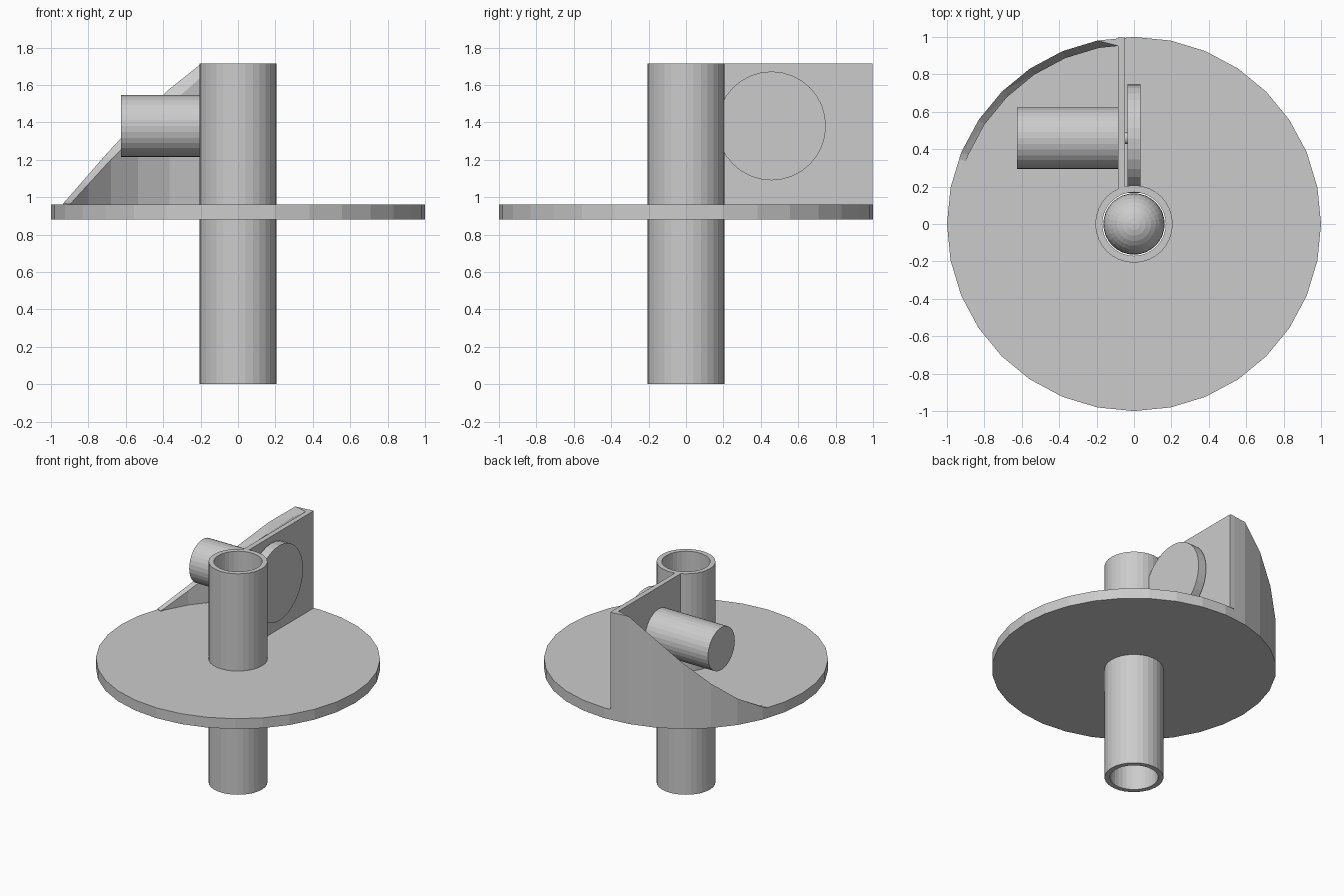
import bpy, bmesh, math
from mathutils import Matrix, Vector

if "Cube" in bpy.data.objects:
    bpy.data.objects.remove(bpy.data.objects["Cube"])

grey = bpy.data.materials.new("plain grey")
grey.diffuse_color = (0.6, 0.6, 0.6, 1)
grey.use_nodes = True
grey.node_tree.nodes["Principled BSDF"].inputs["Base Color"].default_value = grey.diffuse_color
N = 32
TOP, DECK = 1.715, 0.96


def finish(name, bm):
    bmesh.ops.recalc_face_normals(bm, faces=bm.faces)
    me = bpy.data.meshes.new(name)
    bm.to_mesh(me)
    bm.free()
    me.materials.append(grey)
    ob = bpy.data.objects.new(name, me)
    bpy.context.collection.objects.link(ob)
    return ob


def ring(name, r_out, r_in, z0, z1):
    bm = bmesh.new()
    rows = []
    for i in range(N):
        a = 2 * math.pi * i / N
        c, s = math.cos(a), math.sin(a)
        rows.append([bm.verts.new((r * c, r * s, z)) for r, z in
                     ((r_out, z0), (r_out, z1), (r_in, z1), (r_in, z0))])
    for i in range(N):
        p, q = rows[i], rows[(i + 1) % N]
        for k in range(4):
            j = (k + 1) % 4
            bm.faces.new((p[k], q[k], q[j], p[j]))
    return finish(name, bm)


def rod_x(name, x0, x1, y, z, r):
    bm = bmesh.new()
    m = Matrix.Translation(((x0 + x1) / 2, y, z)) @ Matrix.Rotation(math.pi / 2, 4, 'Y')
    bmesh.ops.create_cone(bm, cap_ends=True, segments=N, radius1=r, radius2=r,
                          depth=x1 - x0, matrix=m)
    return finish(name, bm)


def box(name, lo, hi):
    lo, hi = Vector(lo), Vector(hi)
    bm = bmesh.new()
    m = Matrix.Translation((lo + hi) / 2) @ Matrix.Diagonal((*(hi - lo), 1))
    bmesh.ops.create_cube(bm, size=1, matrix=m)
    return finish(name, bm)


# tube, deck, ball inside the tube
ring("barrel_tube", 0.207, 0.17, 0, TOP)
ring("round_deck", 1.0, 0.19, 0.88, DECK)
bm = bmesh.new()
bmesh.ops.create_uvsphere(bm, u_segments=32, v_segments=16, radius=0.164,
                          matrix=Matrix.Translation((0, 0, 0.92)))
finish("ball", bm)

# upright plate, motor, shaft and wheel
box("upright_plate", (-0.086, 0.185, DECK), (-0.047, 0.996, TOP))
rod_x("motor", -0.625, -0.086, 0.459, 1.38, 0.165)
rod_x("shaft", -0.05, -0.03, 0.459, 1.38, 0.03)
rod_x("wheel", -0.035, 0.034, 0.457, 1.381, 0.291)


# curved guard along the deck rim, its top edge falling away from the plate
def height(x, table):
    for (xa, za), (xb, zb) in zip(table, table[1:]):
        if xa >= x >= xb:
            return za + (zb - za) * (x - xa) / (xb - xa)
    return table[0][1] if x > table[0][0] else table[-1][1]


OUTER = [(-0.21, TOP), (-0.405, 1.545), (-0.63, 1.315), (-0.94, DECK)]
INNER = [(-0.09, TOP), (-0.21, 1.635), (-0.308, 1.545), (-0.63, 1.255), (-0.90, DECK)]


def rim_point(deg, r):
    # point on the 32-sided rim
    step = 360 / N
    off = (deg % step) - step / 2
    rr = r * math.cos(math.radians(step / 2)) / math.cos(math.radians(off))
    return rr * math.cos(math.radians(deg)), rr * math.sin(math.radians(deg))


bm = bmesh.new()
rows = []
for deg in (94.95, 101.25, 112.5, 123.75, 135, 146.25, 157.5, 159.6):
    xo, yo = rim_point(deg, 1.0)
    xi, yi = rim_point(deg, 0.96)
    rows.append([bm.verts.new(p) for p in (
        (xo, yo, DECK - 0.01), (xo, yo, height(xo, OUTER)),
        (xi, yi, height(xi, INNER)), (xi, yi, DECK - 0.01))])
for p, q in zip(rows, rows[1:]):
    for k in range(4):
        j = (k + 1) % 4
        bm.faces.new((p[k], q[k], q[j], p[j]))
bm.faces.new(rows[0])
bm.faces.new(rows[-1])
bmesh.ops.triangulate(bm, faces=[f for f in bm.faces if len(f.verts) == 4])
finish("curved_guard", bm)
